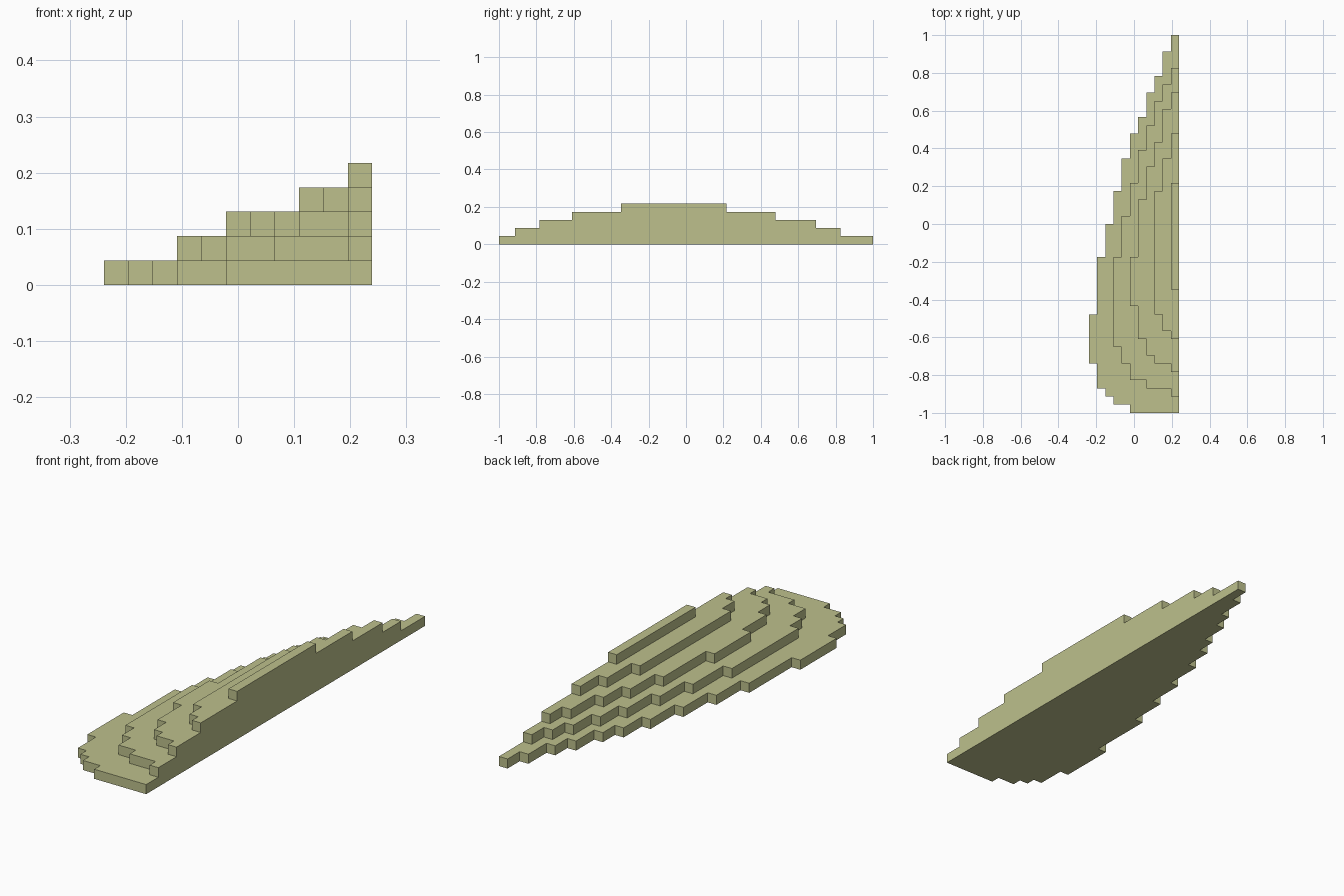
import bpy
import bmesh

if "Cube" in bpy.data.objects:
    bpy.data.objects.remove(bpy.data.objects["Cube"], do_unlink=True)

CELL = 1 / 23          # size of one block
COLUMNS, ROWS = 11, 46

olive = bpy.data.materials.new("pale olive")
olive.use_nodes = True
colour = (0.51, 0.53, 0.265, 1)
olive.diffuse_color = colour
olive.node_tree.nodes["Principled BSDF"].inputs["Base Color"].default_value = colour

# Each tier: front and back row of every column, ending at the straight side
TIERS = {
    "bottom_tier": ([6, 3, 2, 1, 1, 0, 0, 0, 0, 0, 0],
                    [12, 19, 23, 27, 31, 34, 36, 39, 41, 44, 46]),
    "second_tier": ([8, 6, 4, 4, 3, 3, 3, 2],
                    [19, 24, 28, 32, 35, 38, 40, 42]),
    "third_tier": ([13, 9, 7, 6, 6, 5],
                   [19, 26, 30, 33, 37, 39]),
    "fourth_tier": ([12, 10, 9], [27, 31, 34]),
    "top_ridge": ([15], [28]),
}


def stepped_edge(rows, first):
    """Staircase points along one edge, with a corner only where the row changes."""
    points = [(first, rows[0])]
    for i in range(1, len(rows)):
        if rows[i] != rows[i - 1]:
            points += [(first + i, rows[i - 1]), (first + i, rows[i])]
    return points + [(first + len(rows), rows[-1])]


def add_tier(name, level, front, back):
    """Extrude the stepped outline up by one block."""
    first = COLUMNS - len(front)
    outline = stepped_edge(front, first) + stepped_edge(back, first)[::-1]
    bm = bmesh.new()
    verts = [bm.verts.new(((c - COLUMNS / 2) * CELL, (r - ROWS / 2) * CELL, level * CELL))
             for c, r in outline]
    base = bm.faces.new(verts)
    top = bmesh.ops.extrude_face_region(bm, geom=[base], use_keep_orig=True)["geom"]
    bmesh.ops.translate(bm, vec=(0, 0, CELL),
                        verts=[v for v in top if isinstance(v, bmesh.types.BMVert)])
    bmesh.ops.recalc_face_normals(bm, faces=bm.faces)
    mesh = bpy.data.meshes.new(name)
    bm.to_mesh(mesh)
    bm.free()
    mesh.materials.append(olive)
    bpy.context.collection.objects.link(bpy.data.objects.new(name, mesh))


# Stack the tiers
for level, (name, (front, back)) in enumerate(TIERS.items()):
    add_tier(name, level, front, back)
